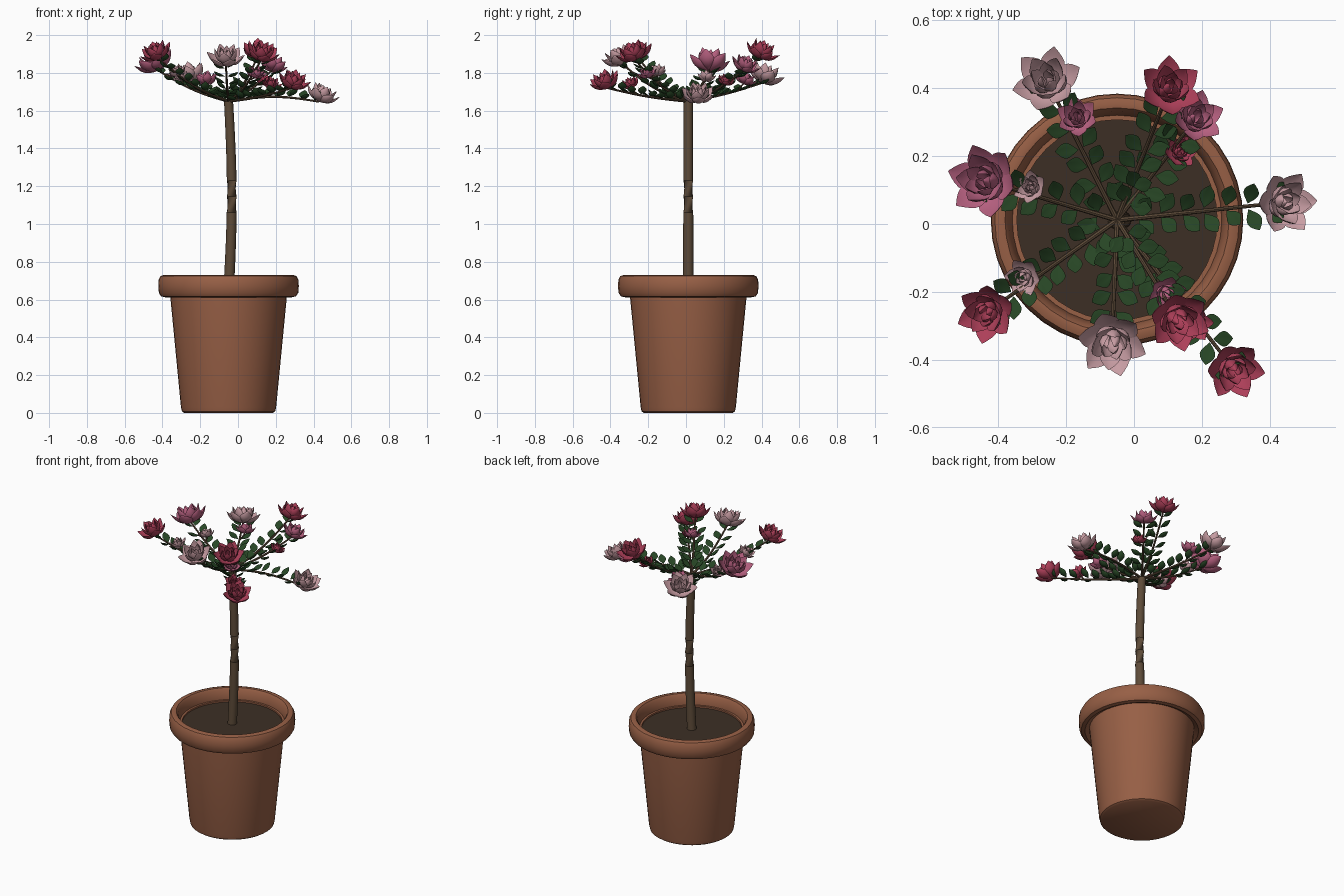
import bpy, bmesh, math, random
from mathutils import Vector, Matrix

if "Cube" in bpy.data.objects:
    bpy.data.objects.remove(bpy.data.objects["Cube"])

random.seed(4)
CX, CY = -0.05, 0.012
HUB = Vector((CX, CY, 1.65))


def material(name, rgb):
    m = bpy.data.materials.new(name)
    m.diffuse_color = (*rgb, 1)
    m.use_nodes = True
    m.node_tree.nodes["Principled BSDF"].inputs["Base Color"].default_value = m.diffuse_color
    return m


TERRACOTTA = material("terracotta", (0.31, 0.115, 0.06))
SOIL = material("soil", (0.045, 0.028, 0.018))
BARK = material("bark", (0.11, 0.07, 0.04))
GREEN = material("leaf_green", (0.02, 0.06, 0.018))
PETAL = {"crimson": material("crimson", (0.42, 0.05, 0.1)),
         "rose": material("rose", (0.48, 0.12, 0.22)),
         "pale": material("pale", (0.58, 0.34, 0.37))}


def loft(bm, rings, caps=True):
    """Skin a list of point rings with quads."""
    rows = [[bm.verts.new(p) for p in ring] for ring in rings]
    n = len(rows[0])
    for a, b in zip(rows, rows[1:]):
        for i in range(n):
            j = (i + 1) % n
            bm.faces.new((a[i], a[j], b[j], b[i]))
    if caps:
        bm.faces.new(rows[0][::-1])
        bm.faces.new(rows[-1])


def finish(bm, name, mat, angle=40):
    bmesh.ops.remove_doubles(bm, verts=bm.verts, dist=1e-5)
    bmesh.ops.recalc_face_normals(bm, faces=bm.faces)
    me = bpy.data.meshes.new(name)
    bm.to_mesh(me)
    bm.free()
    ob = bpy.data.objects.new(name, me)
    bpy.context.collection.objects.link(ob)
    me.materials.append(mat)
    bpy.ops.object.select_all(action='DESELECT')
    ob.select_set(True)
    bpy.context.view_layer.objects.active = ob
    bpy.ops.object.shade_smooth_by_angle(angle=math.radians(angle))
    return ob


def lathe(name, profile, mat, caps=True, sides=40):
    bm = bmesh.new()
    ts = [math.tau * i / sides for i in range(sides)]
    loft(bm, [[(CX + r * math.cos(t), CY + r * math.sin(t), z) for t in ts]
              for r, z in profile], caps)
    finish(bm, name, mat)


def tube(bm, pts, r0, r1, sides=8):
    rings = []
    for i, p in enumerate(pts):
        d = pts[min(i + 1, len(pts) - 1)] - pts[max(i - 1, 0)]
        q = d.to_track_quat('Z', 'Y')
        r = r0 + (r1 - r0) * i / (len(pts) - 1)
        rings.append([p + q @ Vector((r * math.cos(t), r * math.sin(t), 0))
                      for t in [math.tau * k / sides for k in range(sides)]])
    loft(bm, rings)


def blade(bm, mat, length, width, bulge, cup, thick):
    """Puffed, pointed petal or leaf along local +y, cupped towards +z."""
    rings = []
    for k in range(10):
        u = min(max(k / 9, 0.01), 0.99)
        s = math.sin(math.pi * u ** 1.1)
        ring = []
        for a in range(10):
            t = math.tau * a / 10
            x = math.cos(t)
            z = cup * x * x * s - bulge * math.sin(math.pi * u) + thick * s * math.sin(t)
            ring.append(mat @ Vector((width / 2 * s * x, length * u, z)))
        rings.append(ring)
    loft(bm, rings)


# pot, rim, soil
lathe("pot_body", [(0.235, 0), (0.247, 0.008), (0.252, 0.03), (0.31, 0.63), (0.31, 0.66),
                   (0.295, 0.66), (0.295, 0.62)], TERRACOTTA)
lathe("pot_rim", [(0.31, 0.625), (0.335, 0.612), (0.357, 0.617), (0.369, 0.635), (0.372, 0.67),
                  (0.37, 0.705), (0.36, 0.724), (0.343, 0.73), (0.33, 0.728), (0.32, 0.715),
                  (0.312, 0.68), (0.305, 0.64), (0.31, 0.625)], TERRACOTTA, caps=False)
lathe("soil", [(0.308, 0.635), (0.308, 0.65)], SOIL)

# trunk with a gentle bow
bm = bmesh.new()
tube(bm, [Vector((CX + 0.017 * math.sin(math.pi * i / 12), CY, 0.64 + 1.01 * i / 12))
          for i in range(13)], 0.028, 0.024, 16)
finish(bm, "trunk", BARK)


def flower(center, radius, colour, name):
    """Lotus-like bloom tilted outward; returns where its stem attaches."""
    c = Vector(center)
    out = Vector((c.x - CX, c.y - CY, 0)).normalized()
    tilt = math.radians(24)
    axis = out * math.sin(tilt) + Vector((0, 0, math.cos(tilt)))
    s = radius / 0.09
    base = c - axis * 0.062 * s
    frame = (Matrix.Translation(base) @ axis.to_track_quat('Z', 'Y').to_matrix().to_4x4()
             @ Matrix.Scale(s, 4) @ Matrix.Rotation(random.uniform(0, 6), 4, 'Z'))
    bm = bmesh.new()
    # ring: count, elevation, length, width
    for row, (n, elev, length, width) in enumerate([(6, 34, 0.112, 0.07), (5, 56, 0.108, 0.058),
                                                    (5, 70, 0.095, 0.042), (3, 81, 0.08, 0.03)]):
        for i in range(n):
            m = (frame @ Matrix.Rotation(math.tau * (i + row * 0.5) / n, 4, 'Z')
                 @ Matrix.Rotation(math.radians(elev + random.uniform(-4, 4)), 4, 'X'))
            blade(bm, m, length, width, 0.017, 0.012, 0.005)
    finish(bm, name, PETAL[colour], 60)
    return base


def curve_to(end, sag):
    pts = [HUB.lerp(end, i / 14) for i in range(15)]
    for i, p in enumerate(pts):
        p.z -= sag * math.sin(math.pi * i / 14)
    return pts


# each branch: end bloom, side blooms (x, y, z, radius, colour), sag
BRANCHES = [
    ((-0.26, 0.43, 1.81, 0.098, "pale"), [(-0.17, 0.32, 1.78, 0.062, "rose")], 0.01),
    ((0.11, 0.41, 1.935, 0.09, "crimson"), [], 0.03),
    ((0.19, 0.32, 1.86, 0.078, "rose"), [(0.14, 0.215, 1.77, 0.05, "crimson")], 0.02),
    ((-0.45, 0.13, 1.88, 0.108, "rose"), [(-0.31, 0.11, 1.79, 0.05, "pale")], 0.02),
    ((-0.44, -0.265, 1.93, 0.088, "crimson"), [(-0.33, -0.16, 1.82, 0.055, "pale")], 0.03),
    ((-0.065, -0.36, 1.905, 0.098, "pale"), [], 0.03),
    ((0.135, -0.29, 1.925, 0.092, "crimson"), [(0.10, -0.21, 1.81, 0.055, "rose")], 0.03),
    ((0.30, -0.435, 1.775, 0.088, "crimson"), [(0.18, -0.30, 1.755, 0.055, "crimson")], 0.01),
    ((0.455, 0.065, 1.705, 0.092, "pale"), [], -0.025),
]
stems, leaves = bmesh.new(), bmesh.new()
for b, (end, sides, sag) in enumerate(BRANCHES):
    pts = curve_to(flower(end[:3], end[3], end[4], f"bloom_{b}"), sag)
    tube(stems, pts, 0.008, 0.005)
    for k, f in enumerate(sides):
        base = flower(f[:3], f[3], f[4], f"side_bloom_{b}_{k}")
        root = min(pts, key=lambda p: (p - base).length + abs((p - HUB).length - (base - HUB).length + 0.05))
        tube(stems, [root, root.lerp(base, 0.5), base], 0.004, 0.004)
    # paired leaves along the branch
    heading = math.atan2(end[1] - CY, end[0] - CX)
    length = (pts[-1] - HUB).length
    count = max(5, round(length / 0.065))
    for i in range(count):
        t = (i + 0.9) / (count + 0.4) * 14
        p = pts[int(t)].lerp(pts[min(int(t) + 1, 14)], t % 1)
        for side in (-1, 1):
            yaw = heading + side * math.radians(58 + random.uniform(-10, 10)) - math.pi / 2
            m = (Matrix.Translation(p) @ Matrix.Rotation(yaw, 4, 'Z')
                 @ Matrix.Rotation(math.radians(28 + random.uniform(-10, 12)), 4, 'X')
                 @ Matrix.Translation((0, 0.01, 0)))
            blade(leaves, m, 0.075, 0.046, 0.008, 0.006, 0.005)
finish(stems, "branches", BARK)
finish(leaves, "leaves", GREEN, 60)
